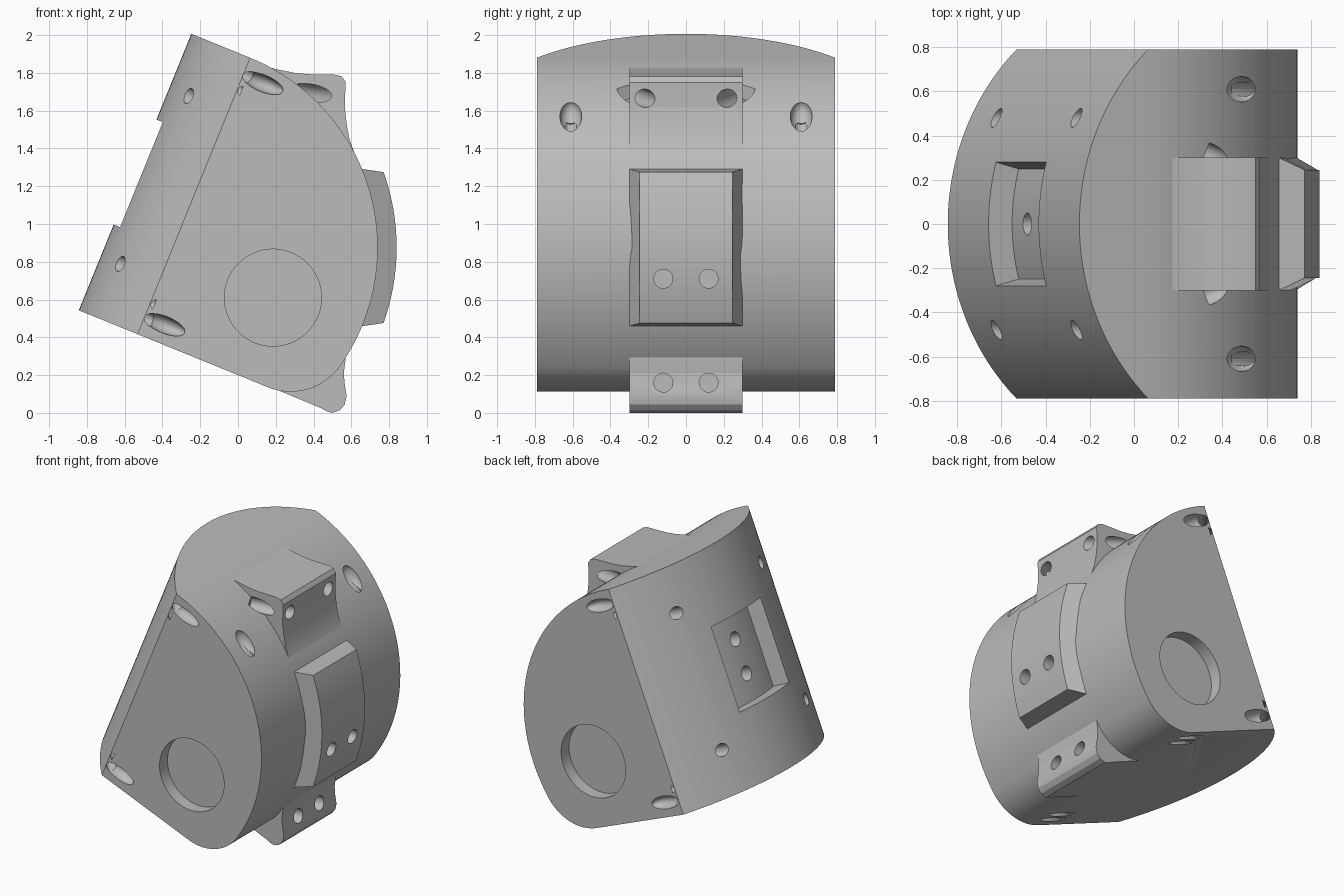
import bpy, bmesh, math
from mathutils import Matrix, Vector

cube = bpy.data.objects.get("Cube")
if cube:
    bpy.data.objects.remove(cube, do_unlink=True)

grey = bpy.data.materials.new("plain grey")
grey.use_nodes = True
GREY = (0.5, 0.5, 0.5, 1)
grey.diffuse_color = GREY
grey.node_tree.nodes["Principled BSDF"].inputs["Base Color"].default_value = GREY

# Tilted frame: local x runs into the drum, z runs along the drum
TILT = math.radians(22.15)
FRAME = Matrix.Translation((-0.545, 0, 1.275)) @ Matrix.Rotation(TILT, 4, 'Y')
WORLD = Matrix.Identity(4)
HALF = 0.79                     # half width of both curved sides
R, CA, CB = 1.085, 0.336, -0.295  # main arc
FR, FA, FB = 0.32, 1.081, -0.47   # lower corner arc
DR = 1.097                      # drum radius
JOIN = math.degrees(math.atan2(FB - CB, FA - CA))
CENTRE = FRAME @ Vector((CA, 0, CB))
SIDES = (-1, 1)


def arc(cx, cy, r, a0, a1, n):
    steps = [math.radians(a0 + (a1 - a0) * i / n) for i in range(n + 1)]
    return [(cx + r * math.cos(t), cy + r * math.sin(t)) for t in steps]


def finish(bm, name, matrix):
    bmesh.ops.transform(bm, matrix=matrix, verts=bm.verts)
    bmesh.ops.recalc_face_normals(bm, faces=bm.faces)
    me = bpy.data.meshes.new(name)
    bm.to_mesh(me)
    bm.free()
    me.materials.append(grey)
    ob = bpy.data.objects.new(name, me)
    bpy.context.collection.objects.link(ob)
    return ob


def prism(name, pts, half, matrix=WORLD, along='Y'):
    bm = bmesh.new()
    rings = []
    for h in (-half, half):
        rings.append([bm.verts.new((p, h, q) if along == 'Y' else (p, q, h)) for p, q in pts])
    for ring in rings:
        bm.faces.new(ring)
    for i in range(len(pts)):
        j = (i + 1) % len(pts)
        bm.faces.new((rings[0][i], rings[0][j], rings[1][j], rings[1][i]))
    return finish(bm, name, matrix)


def bore(p0, p1, r, matrix=WORLD, n=32):
    p0, p1 = matrix @ Vector(p0), matrix @ Vector(p1)
    d = p1 - p0
    bm = bmesh.new()
    bmesh.ops.create_cone(bm, cap_ends=True, segments=n, radius1=r, radius2=r, depth=d.length)
    turn = d.to_track_quat('Z', 'Y').to_matrix().to_4x4()
    return finish(bm, "bore_cutter", Matrix.Translation((p0 + p1) / 2) @ turn)


def hollow(centre, size, spin=0):
    bm = bmesh.new()
    bmesh.ops.create_icosphere(bm, subdivisions=3, radius=1)
    m = Matrix.Translation(centre) @ Matrix.Rotation(spin, 4, 'Y') @ Matrix.Diagonal((*size, 1))
    return finish(bm, "hollow_cutter", FRAME @ m)


def groove(path, normal, r=0.033, n=12):
    # Round cutter swept along a flat path
    bm = bmesh.new()
    path, normal = [Vector(p) for p in path], Vector(normal)
    rings = []
    for i, p in enumerate(path):
        t = path[min(i + 1, len(path) - 1)] - path[max(i - 1, 0)]
        side = t.cross(normal).normalized()
        angles = [math.tau * k / n for k in range(n)]
        rings.append([bm.verts.new(p + r * (side * math.cos(a) + normal * math.sin(a))) for a in angles])
    for a, b in zip(rings, rings[1:]):
        for k in range(n):
            m = (k + 1) % n
            bm.faces.new((a[k], a[m], b[m], b[k]))
    bm.faces.new(rings[0])
    bm.faces.new(rings[-1])
    return finish(bm, "groove_cutter", FRAME)


def combine(targets, tool, mode='DIFFERENCE'):
    for ob in targets:
        mod = ob.modifiers.new("cut", 'BOOLEAN')
        mod.operation, mod.object, mod.solver = mode, tool, 'EXACT'
        bpy.context.view_layer.objects.active = ob
        bpy.ops.object.modifier_apply(modifier=mod.name)
    bpy.data.objects.remove(tool, do_unlink=True)


# Main body: rounded side profile crossed with the drum profile
profile = [(-0.2, -HALF)] + arc(FA, FB, FR, -90, JOIN, 24)
profile += arc(CA, CB, R, JOIN, 90, 48)[1:] + [(-0.2, HALF)]
body = prism("body", profile, 1, FRAME)
span = math.degrees(math.asin(HALF / DR))
drum = arc(DR, 0, DR, 180 - span, 180 + span, 48) + [(2, -HALF), (2, HALF)]
combine([body], prism("drum_shape", drum, 1, FRAME, 'Z'), 'INTERSECT')

# Mounting lugs
upper_lug = prism("upper_lug", [
    (0.05, 1.85), (0.1, 1.85), (0.2, 1.82), (0.3, 1.8), (0.37, 1.793), (0.52, 1.79),
    (0.55, 1.78), (0.57, 1.75), (0.565, 1.62), (0.575, 1.53), (0.59, 1.45), (0.615, 1.38),
    (0.65, 1.3), (0.55, 1.3), (0.2, 1.6)], 0.3)
lower_lug = prism("lower_lug", [
    (0.2, 0.125), (0.44, 0.025), (0.47, 0.008), (0.5, 0), (0.54, 0.015), (0.565, 0.045),
    (0.575, 0.09), (0.565, 0.15), (0.56, 0.21), (0.57, 0.29), (0.57, 0.33), (0.4, 0.5), (0.2, 0.4)], 0.3)

# Raised pad with sloping sides
pad_pts = arc(CENTRE.x, CENTRE.z, R - 0.08, -25.3, 25.3, 16)
pad_pts += arc(CENTRE.x, CENTRE.z, R + 0.1, 19.7, -19.7, 16)
raised_pad = prism("raised_pad", pad_pts, 0.3)
for v in raised_pad.data.vertices:
    out = math.hypot(v.co.x - CENTRE.x, v.co.z - CENTRE.z) - R
    v.co.y = math.copysign(0.3 - 0.55 * out, v.co.y)

# Recess in the drum that mirrors the pad
recess = arc(DR, 0, DR - 0.115, 165.3, 194.7, 12) + [(-0.1, -0.317), (-0.1, 0.317)]
combine([body], prism("recess_cutter", recess, 0.3, FRAME, 'Z'))

DEEP = 0.035
for s in SIDES:
    # Round recess in each end face
    combine([body], bore((0.185, s * 0.70, 0.61), (0.185, s * 0.9, 0.61), 0.257, n=64))
    # Cable grooves around the main arc
    for y, top in ((0.695, 64), (0.61, 62)):
        path = arc(CA, CB, R - DEEP, top, JOIN, 40) + arc(FA, FB, FR - DEEP, JOIN, -75, 14)[1:]
        (x0, z0), (x1, z1) = path[-2:]
        step = 0.25 / math.hypot(x1 - x0, z1 - z0)
        path.append((x1 + (x1 - x0) * step, z1 + (z1 - z0) * step))
        combine([body], groove([(p, s * y, q) for p, q in path], (0, 1, 0)))
    a = math.radians(62)
    spot = (CA + R * math.cos(a), s * 0.61, CB + R * math.sin(a))
    combine([body], hollow(spot, (0.06, 0.058, 0.1), -a))
    # Cable grooves around the drum, ending in hollows on the end faces
    for b, reach in ((0.695, 52), (0.61, 47)):
        path = arc(DR, 0, DR - DEEP, 180 - reach, 180 + reach, 48)
        combine([body], groove([(p, q, s * b) for p, q in path], (0, 0, 1)))
    for e in SIDES:
        combine([body], hollow((0.45, e * HALF, s * 0.69), (0.115, 0.06, 0.045)))
        # Drum screw holes
        combine([body], bore((-0.05, e * 0.48, s * 0.48), (0.3, e * 0.48, s * 0.48), 0.043, FRAME))
    # Recess, pad and lug holes
    combine([body], bore((0.05, 0, s * 0.12), (0.3, 0, s * 0.12), 0.05, FRAME))
    combine([body, raised_pad], bore((0.9, s * 0.12, 0.71), (0.55, s * 0.12, 0.71), 0.05))
    combine([body, lower_lug], bore((0.7, s * 0.12, 0.16), (0.38, s * 0.12, 0.16), 0.05))
    combine([body, upper_lug], bore((0.66, s * 0.176, 1.652), (0.32, s * 0.325, 1.702), 0.048))

# Smooth curved faces, sharp corners
bpy.ops.object.select_all(action='DESELECT')
for ob in (body, upper_lug, lower_lug, raised_pad):
    ob.select_set(True)
bpy.context.view_layer.objects.active = body
bpy.ops.object.shade_smooth_by_angle(angle=math.radians(25))
